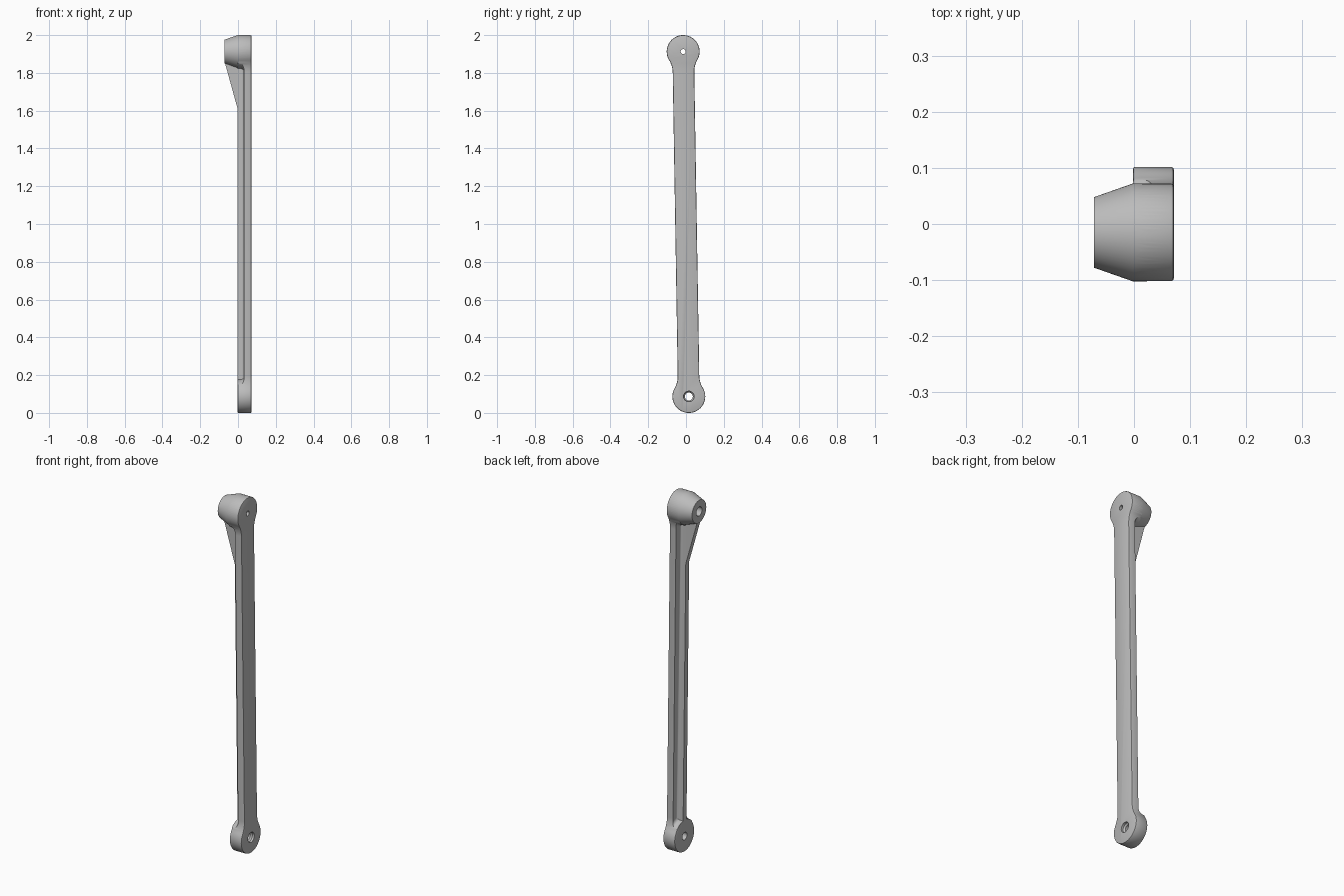
import bpy, bmesh, math
from math import sin, cos, pi, sqrt, atan2

if "Cube" in bpy.data.objects:
    bpy.data.objects.remove(bpy.data.objects["Cube"])

# Local frame: x = thickness, y = across the arm, z = along the arm from the lower pivot
L, R_END, HALF, FILLET = 1.826, 0.087, 0.057, 0.13
X_OUT, X_IN, LEDGE = 0.07, -0.003, 0.03


def loft(name, rings):
    """Skin matching closed rings and cap both ends."""
    bm = bmesh.new()
    vs = [[bm.verts.new(p) for p in ring] for ring in rings]
    n = len(vs[0])
    for a, b in zip(vs, vs[1:]):
        for i in range(n):
            j = (i + 1) % n
            bm.faces.new((a[i], a[j], b[j], b[i]))
    bm.faces.new(vs[0][::-1])
    bm.faces.new(vs[-1])
    bmesh.ops.recalc_face_normals(bm, faces=bm.faces)
    me = bpy.data.meshes.new(name)
    bm.to_mesh(me)
    bm.free()
    ob = bpy.data.objects.new(name, me)
    bpy.context.collection.objects.link(ob)
    return ob


def turned(name, profile, z, n=64):
    """Round part along x from (x, radius) pairs."""
    return loft(name, [[(x, r * cos(2 * pi * i / n), z + r * sin(2 * pi * i / n))
                        for i in range(n)] for x, r in profile])


def combine(target, tool, operation):
    mod = target.modifiers.new(operation, 'BOOLEAN')
    mod.operation, mod.solver, mod.object = operation, 'EXACT', tool
    bpy.context.view_layer.objects.active = target
    bpy.ops.object.modifier_apply(modifier=mod.name)
    bpy.data.objects.remove(tool)


def outline(x, inset):
    """Round-ended arm outline with flared necks."""
    r, h, f = R_END - inset, HALF - inset, FILLET + inset
    dv = sqrt((r + f) ** 2 - (h + f) ** 2)
    a = atan2(dv, h + f)
    half = [(r * cos(t), r * sin(t))
            for t in (-pi / 2 + (a + pi / 2) * i / 28 for i in range(29))]
    half += [(h + f + f * cos(t), dv + f * sin(t))
             for t in (pi + a * (1 - i / 10) for i in range(1, 11))]
    right = half + [(u, L - v) for u, v in reversed(half)]
    full = right + [(-u, v) for u, v in reversed(right[1:-1])]
    return [(x, u, v) for u, v in full]


def pocket(x, w, r, side):
    """Outline of the recess beside the rib, curved around both end bosses."""
    us = [w + (0.0865 - w) * i / 16 for i in range(17)]
    low = [(u, sqrt(r * r - u * u)) for u in us]
    pts = low + [(u, L - v) for u, v in reversed(low)]
    return [(x, side * u, v) for u, v in pts]


# Arm body with softened rims
arm = loft("crank_arm", [outline(X_IN, 0.004), outline(X_IN + 0.0015, 0.0012),
                         outline(X_IN + 0.004, 0), outline(X_OUT - 0.005, 0),
                         outline(X_OUT - 0.0015, 0.0015), outline(X_OUT, 0.005)])

# Recesses either side leave a central rib with a filleted root
levels = [(-0.02, 0.014, 0.0885), (0.014, 0.016, 0.0915)]
for i in range(1, 7):
    t = pi / 2 * i / 6
    levels.append((0.014 + 0.016 * sin(t), 0.016 + 0.014 * (1 - cos(t)),
                   0.0915 + 0.018 * (1 - cos(t))))
for side in (1, -1):
    combine(arm, loft("pocket_cutter", [pocket(x, w, r, side) for x, w, r in levels]),
            'DIFFERENCE')

# Tapered boss at the upper end
combine(arm, turned("upper_boss", [(0.06, 0.0868), (X_IN, 0.0872), (-0.072, 0.063)], L),
        'UNION')

# Sloping gusset from the rib to the boss
wedge = [(0.015, 1.52), (X_IN, 1.523), (-0.0705, L - 0.058), (-0.0705, L - 0.035),
         (0.015, L - 0.035)]
combine(arm, loft("gusset", [[(x, u, v) for x, v in wedge] for u in (-0.0145, 0.0145)]),
        'UNION')

# Stepped upper bore and countersunk lower bore
combine(arm, turned("upper_bore", [(-0.09, 0.025), (-0.02, 0.025), (-0.02, 0.013),
                                   (0.09, 0.013)], L, 32), 'DIFFERENCE')
combine(arm, turned("lower_bore", [(-0.03, 0.021), (0.05, 0.021), (0.058, 0.028),
                                   (0.09, 0.028)], 0, 32), 'DIFFERENCE')

# Slight lean and final placement
arm.rotation_euler = (math.asin(0.03 / L), 0, 0)
arm.location = (0.001, 0.015, R_END)

grey = bpy.data.materials.new("plain_grey")
grey.diffuse_color = (0.5, 0.5, 0.5, 1)
grey.use_nodes = True
grey.node_tree.nodes["Principled BSDF"].inputs["Base Color"].default_value = grey.diffuse_color
arm.data.materials.clear()
arm.data.materials.append(grey)
for p in arm.data.polygons:
    p.material_index = 0

bpy.ops.object.select_all(action='DESELECT')
arm.select_set(True)
bpy.context.view_layer.objects.active = arm
bpy.ops.object.shade_smooth_by_angle(angle=math.radians(30))
